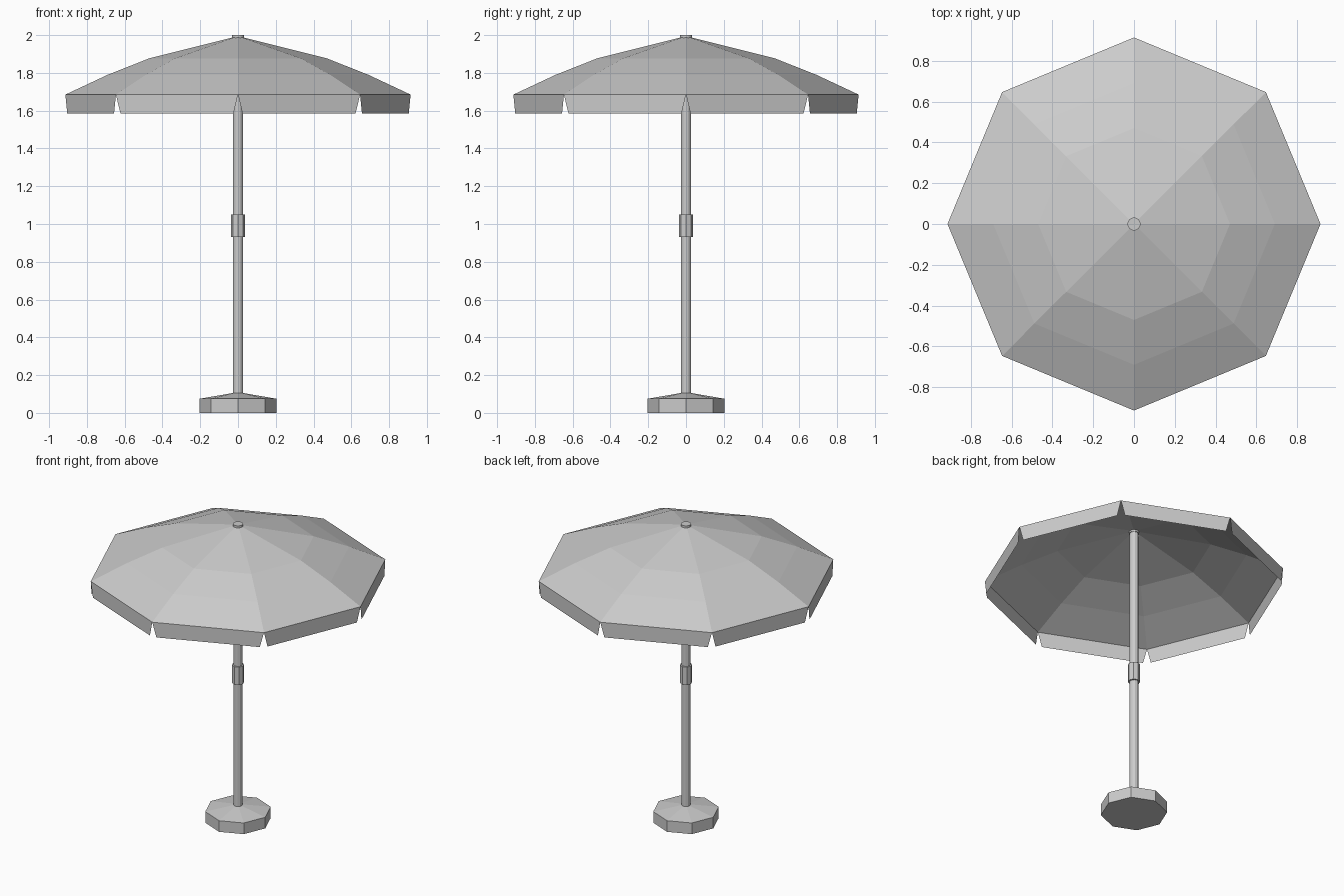
import bpy
from math import cos, sin, pi

if "Cube" in bpy.data.objects:
    bpy.data.objects.remove(bpy.data.objects["Cube"])


def make(name, verts, faces):
    me = bpy.data.meshes.new(name)
    me.from_pydata(verts, [], faces)
    me.update()
    ob = bpy.data.objects.new(name, me)
    bpy.context.collection.objects.link(ob)
    return ob


def ring(r, z, n):
    return [(r * cos(2 * pi * i / n), r * sin(2 * pi * i / n), z) for i in range(n)]


def lathe(name, profile, n, bottom=True, top=True):
    """Stack n-sided rings from bottom to top, with optional end caps."""
    verts, faces = [], []
    for r, z in profile:
        verts += ring(r, z, n)
    for k in range(len(profile) - 1):
        for i in range(n):
            j = (i + 1) % n
            faces.append((k * n + i, k * n + j, (k + 1) * n + j, (k + 1) * n + i))
    if bottom:
        faces.append(tuple(reversed(range(n))))
    if top:
        faces.append(tuple(range((len(profile) - 1) * n, len(profile) * n)))
    return make(name, verts, faces)


# Weighted base, pole, collar and top cap
lathe("base", [(0.203, 0), (0.203, 0.075), (0.028, 0.105)], 8)
lathe("pole", [(0.027, 0.09), (0.027, 1.975)], 12)
lathe("pole_collar", [(0.038, 0.93), (0.038, 1.05)], 8)
lathe("top_cap", [(0.032, 1.975), (0.032, 2.0)], 16)

# Octagonal cloth canopy, open underneath
R, RIM = 0.914, 1.685
lathe("canopy", [(R, RIM), (0.69, 1.79), (0.47, 1.877), (0.03, 1.987)], 8,
      bottom=False)

# Hanging valance: one tapered flap per side, leaving V notches at the corners
corners = ring(R, RIM, 8)
verts, faces = [], []
inset, drop = 0.037, 1.585
for i in range(8):
    a, b = corners[i], corners[(i + 1) % 8]
    low = [(a[0] + (b[0] - a[0]) * t, a[1] + (b[1] - a[1]) * t, drop)
           for t in (inset, 1 - inset)]
    s = len(verts)
    verts += [low[0], low[1], b, a]
    faces.append((s, s + 1, s + 2, s + 3))
make("valance", verts, faces)
